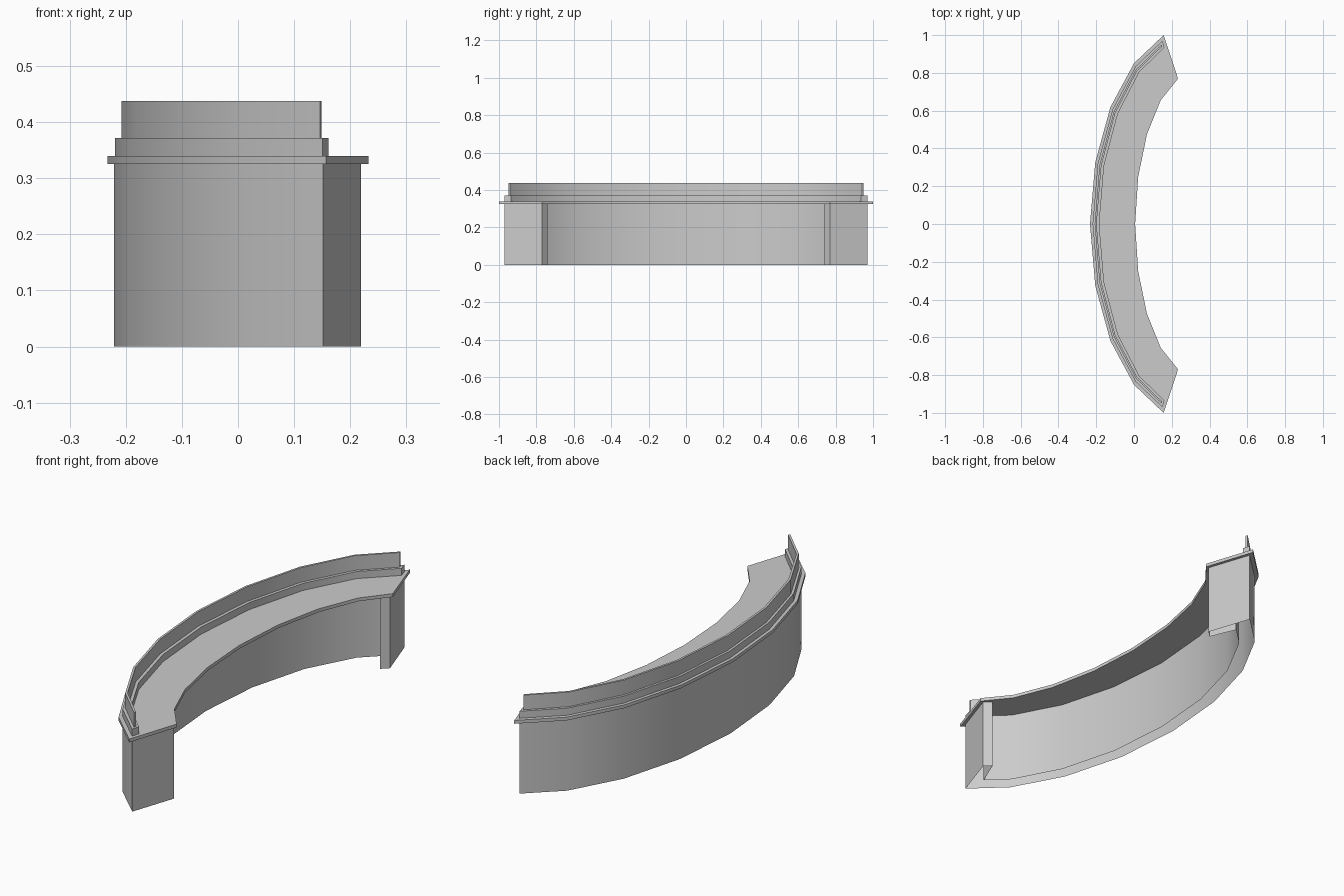
import bpy, bmesh, math

if "Cube" in bpy.data.objects:
    bpy.data.objects.remove(bpy.data.objects["Cube"])

STEP = math.radians(18)   # 20-sided ellipse, 8 segments used


def arc(x_mid, x_end, y_end, cut=0.0):
    """Elliptical arc through (x_mid, 0) to (x_end, +-y_end), ends trimmed by cut."""
    rx = (x_end - x_mid) / (1 - math.cos(4 * STEP))
    ry = y_end / math.sin(4 * STEP)
    cx = x_mid + rx
    half = [(cx - rx * math.cos(i * STEP), ry * math.sin(i * STEP))
            for i in range(5)]
    (ax, ay), (bx, by) = half[3:]
    k = 1 - cut / math.hypot(bx - ax, by - ay)
    half[4] = (ax + (bx - ax) * k, ay + (by - ay) * k)
    return [(x, -y) for x, y in half[:0:-1]] + half


def with_tips(points, x, y):
    return [(x, -y)] + points + [(x, y)]


def band(name, outer, inner, z0, z1, capped=True):
    """Curved band between two matching plan outlines; uncapped leaves top and bottom open."""
    bm = bmesh.new()
    rings = []
    for o, i in zip(outer, inner):
        rings.append([bm.verts.new((*o, z0)), bm.verts.new((*o, z1)),
                      bm.verts.new((*i, z1)), bm.verts.new((*i, z0))])
    for a, b in zip(rings, rings[1:]):
        for k in range(4) if capped else (0, 2):
            n = (k + 1) % 4
            bm.faces.new((a[k], b[k], b[n], a[n]))
    bm.faces.new(rings[0])
    bm.faces.new(rings[-1][::-1])
    bmesh.ops.recalc_face_normals(bm, faces=bm.faces)
    # Outer wall at the middle must face -x
    mid = min(bm.faces, key=lambda f: f.calc_center_median().x)
    if mid.normal.x > 0:
        bmesh.ops.reverse_faces(bm, faces=bm.faces)
    mesh = bpy.data.meshes.new(name)
    bm.to_mesh(mesh)
    bm.free()
    obj = bpy.data.objects.new(name, mesh)
    bpy.context.collection.objects.link(obj)
    bpy.ops.object.select_all(action='DESELECT')
    obj.select_set(True)
    bpy.context.view_layer.objects.active = obj
    bpy.ops.object.shade_smooth_by_angle(angle=math.radians(30))
    return obj


# Hollow wall, open underneath, with end panels turned inward
band("counter_wall",
     with_tips(arc(-0.221, 0.163, 0.981, 0.0156), 0.219, 0.77),
     with_tips(arc(-0.160, 0.190, 0.912, 0.072), 0.189, 0.741),
     0.0, 0.325, capped=False)

# Work surface
band("counter_top", arc(-0.233, 0.157, 1.0), arc(0.006, 0.233, 0.77), 0.325, 0.34)

# Raised ledge and thin screen along the outer edge
band("ledge", arc(-0.219, 0.162, 0.981, 0.0156),
     arc(-0.184, 0.172, 0.946, 0.0156), 0.34, 0.372)
band("screen", arc(-0.208, 0.157, 0.961, 0.0156),
     arc(-0.198, 0.160, 0.951, 0.0156), 0.372, 0.438)
